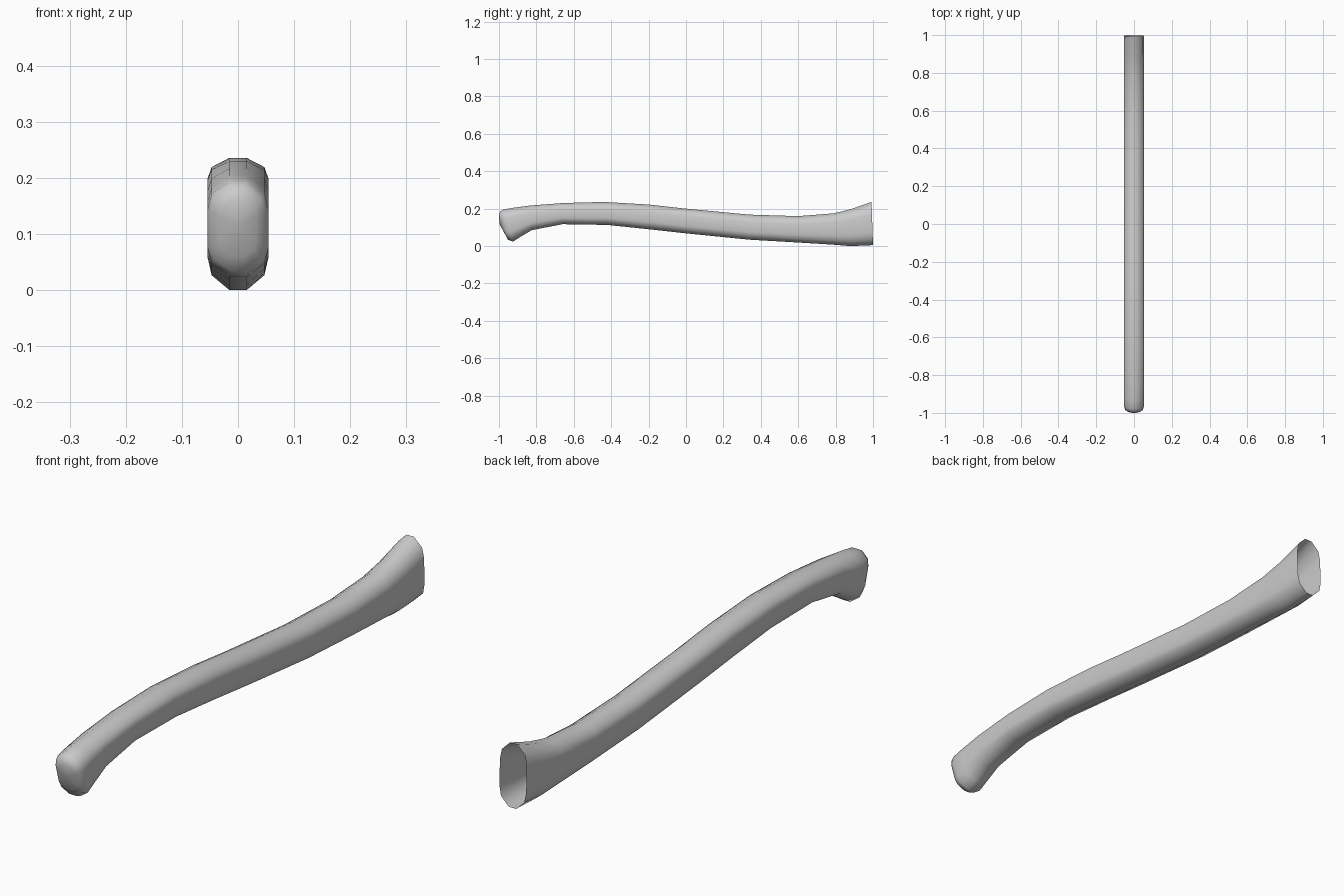
import bpy, bmesh

# Half of the twelve-sided cross-section: x, and height as a fraction of the half depth
half = [(0.015, 1), (0.047, 0.73), (0.054, 0.41), (0.054, -0.41), (0.047, -0.73), (0.015, -1)]
section = half + [(-x, h) for x, h in reversed(half)]

# Stations along the handle: bottom y, bottom z, top y, top z, width scale
stations = [
    (-0.966, 0.060, -1.000, 0.160, 0.60),
    (-0.952, 0.034, -0.995, 0.184, 0.88),
    (-0.925, 0.024, -0.978, 0.195, 1.0),
    (-0.890, 0.046, -0.930, 0.204, 1.0),
    (-0.825, 0.085, -0.830, 0.217, 1.0),
    (-0.660, 0.117, -0.660, 0.230, 1.0),
    (-0.420, 0.113, -0.440, 0.236, 1.0),
    (-0.200, 0.090, -0.200, 0.222, 1.0),
    (0.000, 0.068, 0.000, 0.200, 1.0),
    (0.340, 0.034, 0.340, 0.168, 1.0),
    (0.600, 0.019, 0.600, 0.160, 1.0),
    (0.780, 0.008, 0.790, 0.175, 1.0),
    (0.880, 0.000, 0.880, 0.197, 1.0),
    (1.000, 0.005, 0.992, 0.236, 1.0),
]

bm = bmesh.new()
rings = []
for by, bz, ty, tz, w in stations:
    ring = []
    for x, h in section:
        t = (h + 1) / 2
        ring.append(bm.verts.new((x * w, by + (ty - by) * t, bz + (tz - bz) * t)))
    rings.append(ring)

# Skin between neighbouring stations; the back end stays open
n = len(section)
for a, b in zip(rings, rings[1:]):
    for i in range(n):
        j = (i + 1) % n
        bm.faces.new((a[i], a[j], b[j], b[i]))

# Slightly domed front end
tip = bm.verts.new((0, -0.996, 0.115))
for i in range(n):
    bm.faces.new((rings[0][(i + 1) % n], rings[0][i], tip))

bmesh.ops.recalc_face_normals(bm, faces=bm.faces)
for f in bm.faces:
    f.smooth = True
mesh = bpy.data.meshes.new("axe_handle")
bm.to_mesh(mesh)
bm.free()
bpy.context.collection.objects.link(bpy.data.objects.new("axe_handle", mesh))
